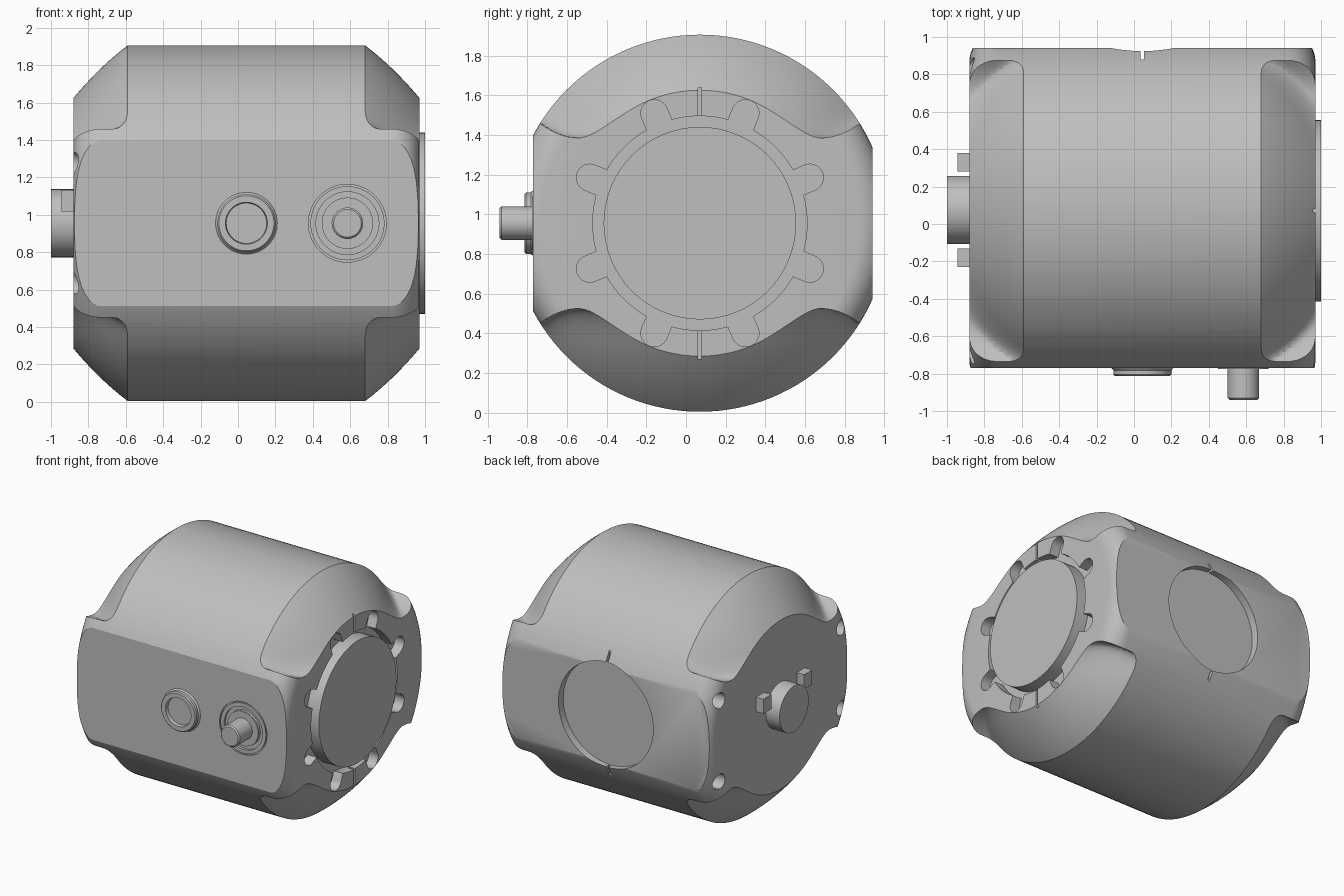
import bpy, bmesh, math
from mathutils import Vector, Matrix

old = bpy.data.objects.get("Cube")
if old:
    bpy.data.objects.remove(old, do_unlink=True)

grey = bpy.data.materials.new("plain_grey")
grey.use_nodes = True
grey.diffuse_color = (0.52, 0.52, 0.52, 1)
grey.node_tree.nodes["Principled BSDF"].inputs["Base Color"].default_value = (0.52, 0.52, 0.52, 1)

# Main axis runs along x through this point
C = Vector((0.045, 0.07, 0.955))
HALF, R = 0.925, 0.95
LEFT, RIGHT = C.x - HALF, C.x + HALF
FRONT, BACK = -0.77, 0.94


def lathe(bm, profile, origin, direction, n=64):
    """Revolve (height, radius) points about a direction; caps both ends."""
    m = Matrix.Translation(origin) @ Vector(direction).to_track_quat('Z', 'Y').to_matrix().to_4x4()
    rings = []
    for h, r in profile:
        rings.append([bm.verts.new(m @ Vector((r * math.cos(a), r * math.sin(a), h)))
                      for a in (2 * math.pi * i / n for i in range(n))])
    faces = [bm.faces.new(rings[0]), bm.faces.new(rings[-1])]
    for a, b in zip(rings, rings[1:]):
        for i in range(n):
            j = (i + 1) % n
            faces.append(bm.faces.new((a[i], a[j], b[j], b[i])))
    bmesh.ops.recalc_face_normals(bm, faces=faces)


def box(bm, centre, size, turn=0.0):
    """Box, optionally turned about the x axis."""
    m = Matrix.Translation(centre) @ Matrix.Rotation(turn, 4, 'X') @ Matrix.Diagonal((*size, 1))
    bmesh.ops.create_cube(bm, size=1, matrix=m)


def finish(bm, name):
    me = bpy.data.meshes.new(name)
    bm.to_mesh(me)
    bm.free()
    me.materials.append(grey)
    ob = bpy.data.objects.new(name, me)
    bpy.context.collection.objects.link(ob)
    return ob


def smooth(ob):
    bpy.ops.object.select_all(action='DESELECT')
    ob.select_set(True)
    bpy.context.view_layer.objects.active = ob
    bpy.ops.object.shade_smooth_by_angle(angle=math.radians(25))


def tube_cut(bm, origin, direction, r_out, r_in, depth):
    """Ring-shaped groove cutter sunk into a face."""
    m = Matrix.Translation(origin) @ Vector(direction).to_track_quat('Z', 'Y').to_matrix().to_4x4()
    n, rings = 64, []
    for r, h in ((r_in, -depth), (r_out, -depth), (r_out, 0.02), (r_in, 0.02)):
        rings.append([bm.verts.new(m @ Vector((r * math.cos(a), r * math.sin(a), h)))
                      for a in (2 * math.pi * i / n for i in range(n))])
    faces = []
    for k in range(4):
        a, b = rings[k], rings[(k + 1) % 4]
        for i in range(n):
            j = (i + 1) % n
            faces.append(bm.faces.new((a[i], a[j], b[j], b[i])))
    bmesh.ops.recalc_face_normals(bm, faces=faces)


# Housing: drum with rounded rims, sliced flat at front and back
bm = bmesh.new()
F = 0.15
rim = [(HALF - F + F * math.sin(a), R - F + F * math.cos(a))
       for a in (math.pi / 2 * i / 10 for i in range(11))]
lathe(bm, [(-h, r) for h, r in reversed(rim)] + rim, C, (1, 0, 0), 128)
for y, s in ((FRONT, -1), (BACK, 1)):
    cut = bmesh.ops.bisect_plane(bm, geom=bm.verts[:] + bm.edges[:] + bm.faces[:],
                                 plane_co=(0, y, 0), plane_no=(0, s, 0), clear_outer=True)
    bmesh.ops.edgeloop_fill(bm, edges=[e for e in cut['geom_cut'] if isinstance(e, bmesh.types.BMEdge)])
bmesh.ops.recalc_face_normals(bm, faces=bm.faces[:])
housing = finish(bm, "housing")


# Domed corner scoops, blended into a shallow trough on each side
def scoop_height(t, dy):
    rad = 0.67 + 1.186 * t - 0.76 * t * t
    dome = math.sqrt(max(rad * rad - dy * dy, 0))
    trough = 0.43 + 0.07 * (max(abs(dy) - 0.61, 0) / 0.19) ** 2
    k = 0.14
    blend = max(k - abs(dome - trough), 0) / k
    return max(dome, trough) + blend * blend * k / 4


bm = bmesh.new()
NX, NY = 22, 90
for sx in (-1, 1):
    for sz in (-1, 1):
        low, high = [], []
        for i in range(NX + 1):
            t = -0.03 + 0.36 * i / NX
            x = C.x + sx * (HALF - t)
            ys = [-1 + 2 * j / NY for j in range(NY + 1)]
            low.append([bm.verts.new((x, C.y + y, C.z + sz * scoop_height(t, y))) for y in ys])
            high.append([bm.verts.new((x, C.y + y, C.z + sz * 1.3)) for y in ys])
        faces = []
        for g in (low, high):
            for i in range(NX):
                for j in range(NY):
                    faces.append(bm.faces.new((g[i][j], g[i + 1][j], g[i + 1][j + 1], g[i][j + 1])))
        for i in range(NX):
            for j in (0, NY):
                faces.append(bm.faces.new((low[i][j], low[i + 1][j], high[i + 1][j], high[i][j])))
        for j in range(NY):
            for i in (0, NX):
                faces.append(bm.faces.new((low[i][j], low[i][j + 1], high[i][j + 1], high[i][j])))
        bmesh.ops.recalc_face_normals(bm, faces=faces)
scoops = finish(bm, "scoop_cutter")

# Lobed recess in the +x end
bm = bmesh.new()
DEPTH = 0.08
lathe(bm, [(-DEPTH, 0.54), (0.03, 0.54)], (RIGHT, C.y, C.z), (1, 0, 0), 96)
for k in range(8):
    a = math.radians(22.5 + 45 * k)
    d = Vector((0, math.cos(a), math.sin(a)))
    end = Vector((RIGHT, C.y, C.z))
    lathe(bm, [(-DEPTH, 0.068), (0.03, 0.068)], end + d * 0.6, (1, 0, 0), 32)
    box(bm, end + d * 0.55 + Vector((0.015 - DEPTH / 2, 0, 0)), (DEPTH + 0.03, 0.1, 0.136), a)
# Round recess in the back, and locating slits for both recesses
lathe(bm, [(-0.06, 0.415), (0.1, 0.415)], (C.x, BACK, C.z), (0, 1, 0), 96)
for s in (-1, 1):
    box(bm, (RIGHT, C.y, C.z + s * 0.6), (0.1, 0.018, 0.17))
    box(bm, (C.x, BACK, C.z + s * 0.45), (0.018, 0.12, 0.12))
# Screw holes in the -x end
for sy in (-1, 1):
    for sz in (-1, 1):
        lathe(bm, [(-0.1, 0.06), (0.08, 0.06)], (LEFT, C.y + sy * 0.76, C.z + sz * 0.32), (-1, 0, 0), 32)
# Grooves around the shaft
SHAFT = Vector((0.585, FRONT, C.z))
tube_cut(bm, SHAFT, (0, -1, 0), 0.208, 0.198, 0.012)
tube_cut(bm, SHAFT, (0, -1, 0), 0.168, 0.137, 0.02)
details = finish(bm, "detail_cutter")

for cutter in (scoops, details):
    cutter.hide_render = True
    mod = housing.modifiers.new("cut", 'BOOLEAN')
    mod.operation, mod.solver, mod.object = 'DIFFERENCE', 'EXACT', cutter
    mod.use_self = cutter is details
bpy.context.view_layer.update()
cut_mesh = bpy.data.meshes.new_from_object(housing.evaluated_get(bpy.context.evaluated_depsgraph_get()))
housing.modifiers.clear()
housing.data = cut_mesh
for cutter in (scoops, details):
    bpy.data.objects.remove(cutter, do_unlink=True)
smooth(housing)


def turned(name, profile, origin, direction):
    bm = bmesh.new()
    lathe(bm, profile, origin, direction)
    smooth(finish(bm, name))


# Large end disc, front button with dished face, stepped shaft, end peg
turned("end_disc", [(-0.1, 0.485), (0.03, 0.485)], (RIGHT, C.y, C.z), (1, 0, 0))
turned("front_button", [(-0.01, 0.165), (0.0, 0.165), (0.012, 0.155), (0.035, 0.155), (0.043, 0.147),
                        (0.043, 0.112), (0.015, 0.108)], (C.x, FRONT, C.z), (0, -1, 0))
turned("shaft", [(-0.015, 0.135), (0.006, 0.135), (0.006, 0.088), (0.006, 0.084), (0.16, 0.084),
                 (0.17, 0.074)], SHAFT, (0, -1, 0))
turned("end_peg", [(-0.02, 0.182), (0.12, 0.182)], (LEFT, C.y + 0.005, C.z), (-1, 0, 0))

# Small keys beside the peg
for side, s in (("front", -1), ("back", 1)):
    bm = bmesh.new()
    box(bm, (LEFT - 0.025, C.y + 0.005 + s * 0.255, C.z + 0.12), (0.08, 0.1, 0.115))
    finish(bm, side + "_key")
